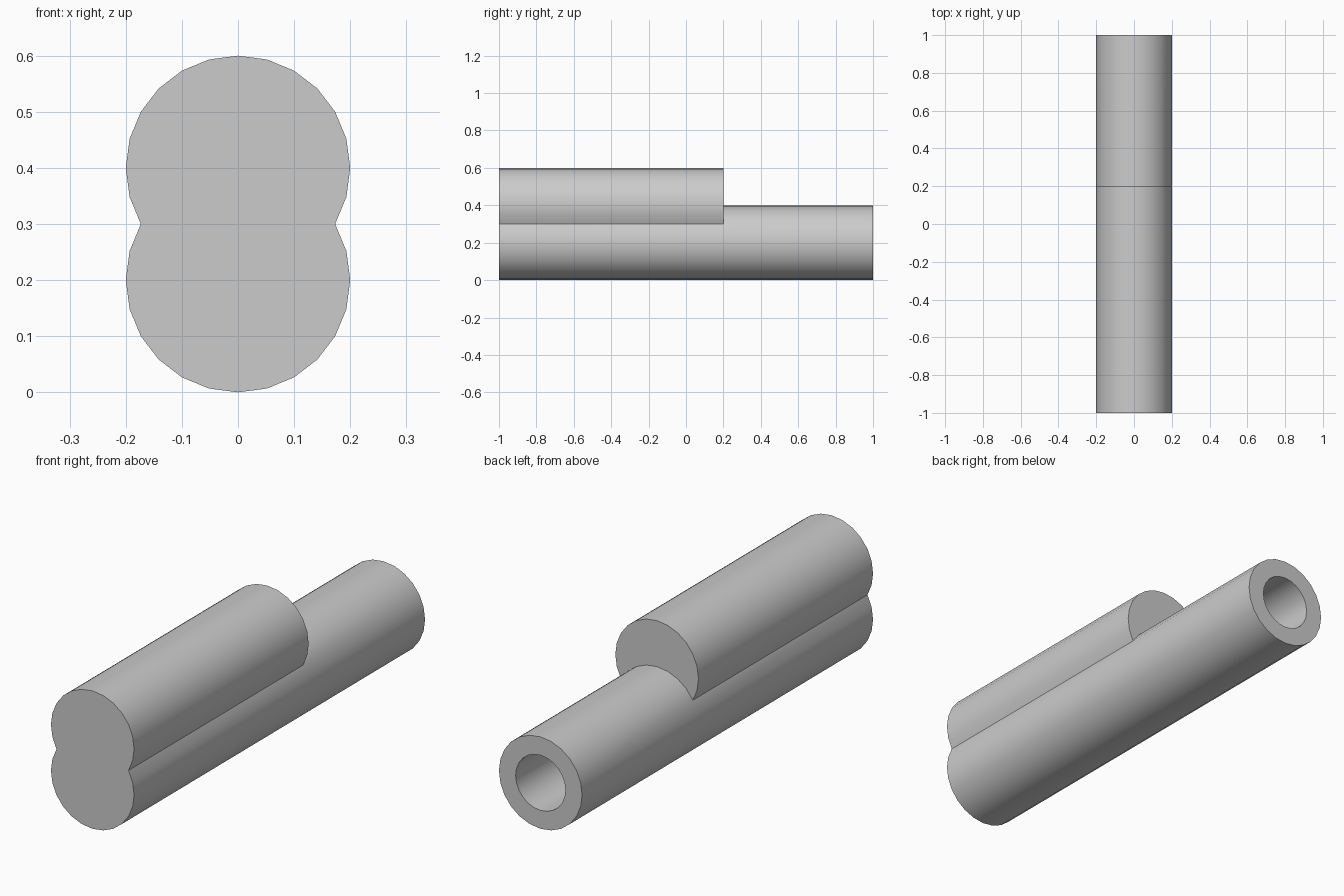
import bpy
import bmesh
from math import sin, cos, radians

cube = bpy.data.objects.get("Cube")
if cube:
    bpy.data.objects.remove(cube, do_unlink=True)

SIDES = 24
RADIUS, BORE = 0.2, 0.12
FRONT, STEP, BACK = -1.0, 0.2, 1.0
LOW_Z, HIGH_Z = 0.2, 0.4

bm = bmesh.new()


def arc(radius, y, z, indices):
    """Vertices on a circle around the y axis, one per side index."""
    step = radians(360 / SIDES)
    return [bm.verts.new((radius * cos(i * step), y, z + radius * sin(i * step)))
            for i in indices]


def bridge(a, b):
    """Quads between two equally long chains of vertices."""
    for i in range(len(a) - 1):
        bm.faces.new((a[i], a[i + 1], b[i + 1], b[i]))


def closed(ring):
    return ring + ring[:1]


# Lower barrel rings; the two cylinders meet at side indices 2 and 10
step_ring = arc(RADIUS, STEP, LOW_Z, range(SIDES))
back_ring = arc(RADIUS, BACK, LOW_Z, range(SIDES))
bore_mouth = arc(BORE, BACK, LOW_Z, range(SIDES))
bore_end = arc(BORE, STEP, LOW_Z, range(SIDES))

# Front double body: lower arc and upper arc share their end points
low_front = arc(RADIUS, FRONT, LOW_Z, range(10, SIDES + 3))
low_step = step_ring[10:] + step_ring[:3]
high_front = arc(RADIUS, FRONT, HIGH_Z, range(-1, 14))
high_step = arc(RADIUS, STEP, HIGH_Z, range(-1, 14))
bridge(low_front, low_step)
bridge([low_front[-1]] + high_front + [low_front[0]],
       [low_step[-1]] + high_step + [low_step[0]])
bm.faces.new(low_front + high_front)

# Step face above the lower barrel
bm.faces.new(high_step + step_ring[2:11][::-1])

# Rear barrel, rim and bore
bridge(closed(step_ring), closed(back_ring))
bridge(closed(back_ring), closed(bore_mouth))
bridge(closed(bore_mouth), closed(bore_end))
bm.faces.new(bore_end)

bmesh.ops.recalc_face_normals(bm, faces=bm.faces)
mesh = bpy.data.meshes.new("stepped_double_barrel")
bm.to_mesh(mesh)
bm.free()

grey = bpy.data.materials.new("light grey")
grey.use_nodes = True
colour = (0.6, 0.6, 0.6, 1)
grey.diffuse_color = colour
grey.node_tree.nodes["Principled BSDF"].inputs["Base Color"].default_value = colour
mesh.materials.append(grey)

body = bpy.data.objects.new("stepped_double_barrel", mesh)
bpy.context.collection.objects.link(body)
bpy.ops.object.select_all(action="DESELECT")
body.select_set(True)
bpy.context.view_layer.objects.active = body
bpy.ops.object.shade_smooth_by_angle(angle=radians(30))
